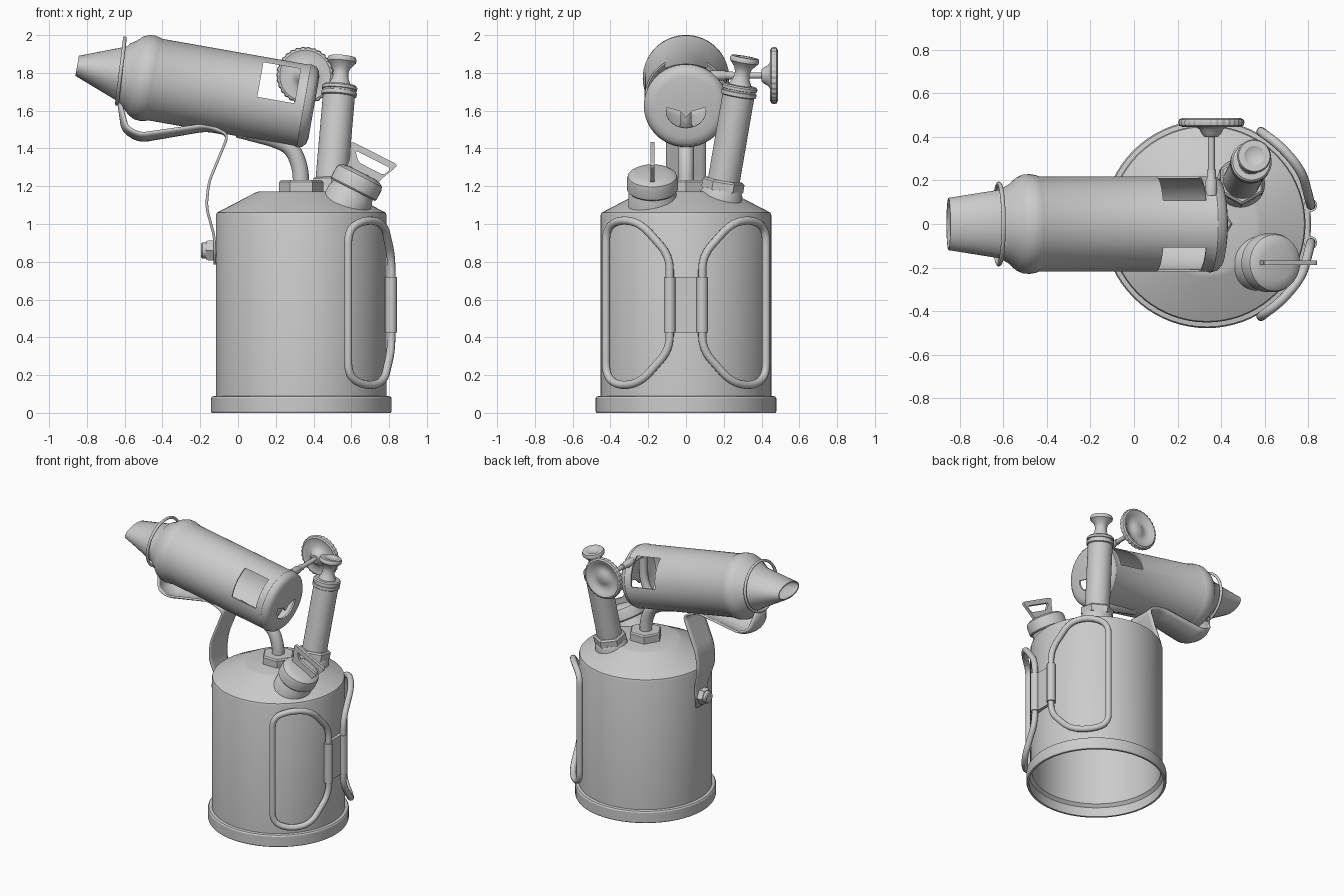
import bpy, bmesh
from math import pi, sin, cos, radians
from mathutils import Vector, Matrix

if "Cube" in bpy.data.objects:
    bpy.data.objects.remove(bpy.data.objects["Cube"])


def frame(origin, axis):
    """Local z runs along axis, local x stays close to world y."""
    a = Vector(axis).normalized()
    b = Vector((0, 1, 0)) if abs(a.y) < 0.9 else Vector((1, 0, 0))
    b = (b - a * b.dot(a)).normalized()
    m = Matrix((b, a.cross(b), a)).transposed().to_4x4()
    m.translation = origin
    return m


def finish(name, bm, m=Matrix(), angle=35):
    bmesh.ops.transform(bm, matrix=m, verts=bm.verts)
    bmesh.ops.recalc_face_normals(bm, faces=bm.faces)
    me = bpy.data.meshes.new(name)
    bm.to_mesh(me)
    bm.free()
    ob = bpy.data.objects.new(name, me)
    bpy.context.collection.objects.link(ob)
    smooth(ob, angle)
    return ob


def smooth(ob, angle=35):
    bpy.ops.object.select_all(action='DESELECT')
    ob.select_set(True)
    bpy.context.view_layer.objects.active = ob
    bpy.ops.object.shade_smooth_by_angle(angle=radians(angle))


def lathe(name, prof, m, segs=48, phase=0.0, knurl=0.0, angle=35):
    """Profile of (along, radius[, second radius]) turned round local z."""
    bm = bmesh.new()
    rings = []
    for p in prof:
        s, r, r2 = p[0], p[1], p[-1]
        if r == 0:
            rings.append([bm.verts.new((0, 0, s))])
            continue
        ring = []
        for j in range(segs):
            t = phase + 2 * pi * j / segs
            k = 1 - knurl * (j % 4 > 1) * (r > 0.135)
            ring.append(bm.verts.new((r * k * cos(t), r2 * k * sin(t), s)))
        rings.append(ring)
    for A, B in zip(rings, rings[1:]):
        for j in range(segs):
            f = [A[j % len(A)], A[(j + 1) % len(A)], B[(j + 1) % len(B)], B[j % len(B)]]
            f = list(dict.fromkeys(f))
            if len(f) > 2:
                bm.faces.new(f)
    return finish(name, bm, m, angle)


def fillet(pts, rad, closed=False, n=6):
    """Round the corners of a polyline."""
    P = [Vector(p) for p in pts]
    out = []
    for i, p in enumerate(P):
        if not closed and i in (0, len(P) - 1):
            out.append(p)
            continue
        a, b = P[i - 1], P[(i + 1) % len(P)]
        a = p.lerp(a, min(0.49, rad / (a - p).length))
        b = p.lerp(b, min(0.49, rad / (b - p).length))
        out += [a.lerp(p, k / n).lerp(p.lerp(b, k / n), k / n) for k in range(n + 1)]
    return out


def rod(name, pts, r, closed=False):
    cu = bpy.data.curves.new(name, 'CURVE')
    cu.dimensions = '3D'
    cu.bevel_depth, cu.bevel_resolution, cu.use_fill_caps = r, 4, True
    sp = cu.splines.new('POLY')
    sp.points.add(len(pts) - 1)
    for q, p in zip(sp.points, pts):
        q.co = (*p, 1)
    sp.use_cyclic_u = closed
    tmp = bpy.data.objects.new(name + "_path", cu)
    bpy.context.collection.objects.link(tmp)
    bpy.context.view_layer.update()
    me = bpy.data.meshes.new_from_object(tmp.evaluated_get(bpy.context.evaluated_depsgraph_get()))
    bpy.data.objects.remove(tmp)
    ob = bpy.data.objects.new(name, me)
    bpy.context.collection.objects.link(ob)
    smooth(ob, 50)
    return ob


def prism(name, pts, z0, z1, m):
    bm = bmesh.new()
    f = bm.faces.new([bm.verts.new((x, y, z0)) for x, y in pts])
    g = bmesh.ops.extrude_face_region(bm, geom=[f])
    bmesh.ops.translate(bm, vec=(0, 0, z1 - z0),
                        verts=[v for v in g['geom'] if isinstance(v, bmesh.types.BMVert)])
    return finish(name, bm, m)


def cut(ob, cutters):
    for c in cutters:
        c.hide_render = True
        md = ob.modifiers.new("cut", 'BOOLEAN')
        md.object, md.operation, md.solver = c, 'DIFFERENCE', 'EXACT'
    bpy.context.view_layer.update()
    me = bpy.data.meshes.new_from_object(ob.evaluated_get(bpy.context.evaluated_depsgraph_get()))
    ob.modifiers.clear()
    ob.data = me
    for c in cutters:
        bpy.data.objects.remove(c)
    smooth(ob)


CX = 0.335
UP = (0, 0, 1)

# fuel tank: open-bottomed shell with base band and conical shoulder
lathe("fuel_tank", [(1.155, 0), (1.155, 0.23), (1.05, 0.44), (0.09, 0.44), (0.07, 0.46), (0, 0.46),
                    (0, 0.474), (0.008, 0.478), (0.078, 0.478), (0.087, 0.472), (0.09, 0.452),
                    (1.045, 0.452), (1.06, 0.447), (1.165, 0.245), (1.172, 0.225), (1.172, 0)],
      frame((CX, 0, 0), UP), 72, angle=25)

# feed nut and pipe
lathe("feed_nut", [(1.15, 0), (1.15, 0.117), (1.222, 0.117), (1.232, 0.108), (1.232, 0)],
      frame((CX, 0, 0), UP), 6, phase=pi / 6, angle=20)
rod("feed_pipe", fillet([(CX, 0, 1.2), (0.33, 0, 1.3), (0.29, 0, 1.40), (0.21, 0, 1.445), (0.0, 0, 1.5)],
                        0.06), 0.043)

# burner barrel with flattened nozzle, windows and rear air hole
T = radians(10)
BM = frame((-0.509, 0, 1.777), (cos(T), 0, -sin(T)))
barrel = lathe("burner_barrel", [
    (0.925, 0), (0.925, 0.165), (0.918, 0.195), (0.90, 0.215), (0.87, 0.223), (0.86, 0.219),
    (0.07, 0.219), (0.06, 0.224), (0.03, 0.229), (0.0, 0.227), (-0.03, 0.213), (-0.065, 0.182),
    (-0.09, 0.167), (-0.105, 0.158, 0.147), (-0.348, 0.12, 0.054), (-0.348, 0.112, 0.046),
    (-0.10, 0.147, 0.137), (-0.07, 0.165), (-0.03, 0.198), (0.0, 0.21), (0.86, 0.209),
    (0.905, 0.185), (0.912, 0.16), (0.912, 0)], BM, 64)
window = prism("window_cutter", [(-0.4, 0.004), (0.4, 0.004), (0.4, 0.19), (-0.4, 0.19)], 0.62, 0.82, BM)
hole_pts = [(0.105 * cos(pi * k / 12), -0.02 - 0.09 * sin(pi * k / 12)) for k in range(13)]
hole_pts += [(-0.10, 0.0), (-0.03, -0.02), (0, -0.055), (0.03, -0.02), (0.10, 0.0)]
cut(barrel, [window, prism("air_hole_cutter", hole_pts, 0.86, 1.0, BM)])
rod("vaporiser_pipe", fillet([(0.1, 0, 1.48), (0.3, 0, 1.5), (0.35, 0, 1.6), (0.355, 0, 1.77)], 0.06), 0.03)

# needle valve spindle, gland and knurled handwheel
VM = frame((0.355, 0, 1.786), (0, 1, 0))
lathe("valve_spindle", [(0, 0), (0, 0.016), (0.43, 0.016), (0.43, 0)], VM, 16)
lathe("valve_gland", [(0.13, 0), (0.13, 0.027), (0.2, 0.027), (0.21, 0.021), (0.25, 0.021), (0.25, 0)], VM, 12)
lathe("handwheel", [(0.40, 0), (0.40, 0.03), (0.415, 0.045), (0.435, 0.055), (0.447, 0.075), (0.45, 0.115),
                    (0.446, 0.134), (0.452, 0.148), (0.467, 0.152), (0.48, 0.148), (0.486, 0.134),
                    (0.482, 0.118), (0.468, 0.1), (0.462, 0.075), (0.464, 0.05), (0.474, 0.035),
                    (0.476, 0)], VM, 120, knurl=0.03)

# pump: boss, hex collar, barrel and plunger knob
PM = frame((0.49, 0.19, 1.17), (0.062, 0.123, 0.715))
lathe("pump_boss", [(-0.1, 0), (-0.1, 0.115), (-0.01, 0.112), (0.015, 0.1), (0.015, 0)], PM)
lathe("pump_collar", [(0.01, 0), (0.01, 0.112), (0.055, 0.112), (0.065, 0.1), (0.065, 0)], PM, 6, angle=20)
lathe("pump_barrel", [(0.03, 0), (0.03, 0.085), (0.515, 0.085), (0.52, 0.094), (0.54, 0.094), (0.542, 0.088),
                      (0.55, 0.088), (0.552, 0.094), (0.567, 0.094), (0.575, 0.086), (0.578, 0)], PM)
lathe("pump_knob", [(0.57, 0), (0.57, 0.062), (0.585, 0.056), (0.61, 0.044), (0.64, 0.04), (0.665, 0.046),
                    (0.69, 0.066), (0.70, 0.076), (0.715, 0.078), (0.727, 0.072), (0.727, 0.045),
                    (0.72, 0.035), (0.718, 0)], PM)

# filler neck, cap and flat winged grip
FM = frame((0.654, -0.178, 1.268), (sin(radians(27)), 0, cos(radians(27))))
lathe("filler_neck", [(-0.27, 0), (-0.27, 0.127), (-0.125, 0.127), (-0.112, 0.118), (-0.08, 0.118), (-0.08, 0)], FM)
lathe("filler_cap", [(-0.098, 0), (-0.098, 0.128), (-0.09, 0.135), (-0.035, 0.135), (-0.015, 0.129), (-0.002, 0.11),
                     (0.004, 0.08), (0.006, 0)], FM)
outer = fillet([(-0.085, -0.02), (0.095, -0.02), (0.115, 0.04), (0.155, 0.128), (-0.13, 0.128), (-0.09, 0.04)],
               0.025, True, 4)
inner = fillet([(-0.04, 0.045), (0.11, 0.045), (0.127, 0.094), (-0.085, 0.094)], 0.02, True, 4)
# grip plane: plate x runs down the cap slope, plate y along the cap axis
GM = FM @ Matrix(((0, 0, 1, 0), (-1, 0, 0, 0), (0, 1, 0, 0), (0, 0, 0, 1)))
grip = prism("cap_grip", outer, -0.011, 0.011, GM)
cut(grip, [prism("grip_slot_cutter", inner, -0.1, 0.1, GM)])

# pair of bent wire handles joined by a clasp
half = [(0.583, 0.424, 0.975), (0.68, 0.352, 1.025), (0.772, 0.24, 1.005), (0.812, 0.086, 0.83)]
for side, word in ((1, "left"), (-1, "right")):
    top = [(x, side * y, z) for x, y, z in half]
    low = [(x, y, 1.166 - z) for x, y, z in reversed(top)]
    rod("wire_handle_" + word, fillet(top + low, 0.075, True), 0.0215, True)
    lathe("clasp_sleeve_" + word, [(0.425, 0), (0.425, 0.03), (0.72, 0.03), (0.72, 0)],
          frame((0.811, side * 0.086, 0), UP), 24)
prism("clasp_plate", [(0.775, -0.09), (0.808, -0.09), (0.808, 0.09), (0.775, 0.09)], 0.425, 0.72, Matrix())

# support strap: x, z, half width, curl; rises from tank to burner cradle
path = fillet([(-0.122, 0.785, 0.05, 0), (-0.124, 0.93, 0.07, 0), (-0.168, 1.09, 0.10, 0),
               (-0.155, 1.22, 0.105, 0), (-0.05, 1.475, 0.105, 0.0), (-0.17, 1.497, 0.105, 0.03),
               (-0.52, 1.437, 0.12, 0.04), (-0.61, 1.49, 0.11, 0.03), (-0.635, 1.66, 0.05, 0.01)], 0.045)
bm = bmesh.new()
rows = []
for i, p in enumerate(path):
    d = path[min(i + 1, len(path) - 1)] - path[max(i - 1, 0)]
    d = Vector((d[0], d[1])).normalized()
    rows.append([bm.verts.new((p[0] + d.y * p[3] * (k / 4) ** 2, p[2] * k / 4,
                               p[1] - d.x * p[3] * (k / 4) ** 2)) for k in range(-4, 5)])
for A, B in zip(rows, rows[1:]):
    for k in range(8):
        bm.faces.new((A[k], A[k + 1], B[k + 1], B[k]))
strap = finish("support_strap", bm)
sol = strap.modifiers.new("thickness", 'SOLIDIFY')
sol.thickness, sol.offset = 0.014, 0

# retaining ring round the nozzle
NM = frame((-0.62, 0, 1.81), (cos(radians(7)), 0, -sin(radians(7))))
rod("nozzle_ring", [NM @ Vector((0.185 * cos(2 * pi * k / 48), 0.175 * sin(2 * pi * k / 48), 0))
                    for k in range(48)], 0.01, True)

# strap bolt
SM = frame((-0.11, 0, 0.86), (-1, 0, 0))
lathe("strap_nut", [(0, 0), (0, 0.06), (0.05, 0.06), (0.06, 0.054), (0.06, 0)], SM, 6, angle=20)
lathe("strap_bolt", [(0.05, 0), (0.05, 0.043), (0.078, 0.043), (0.085, 0.036), (0.085, 0)], SM, 24)
